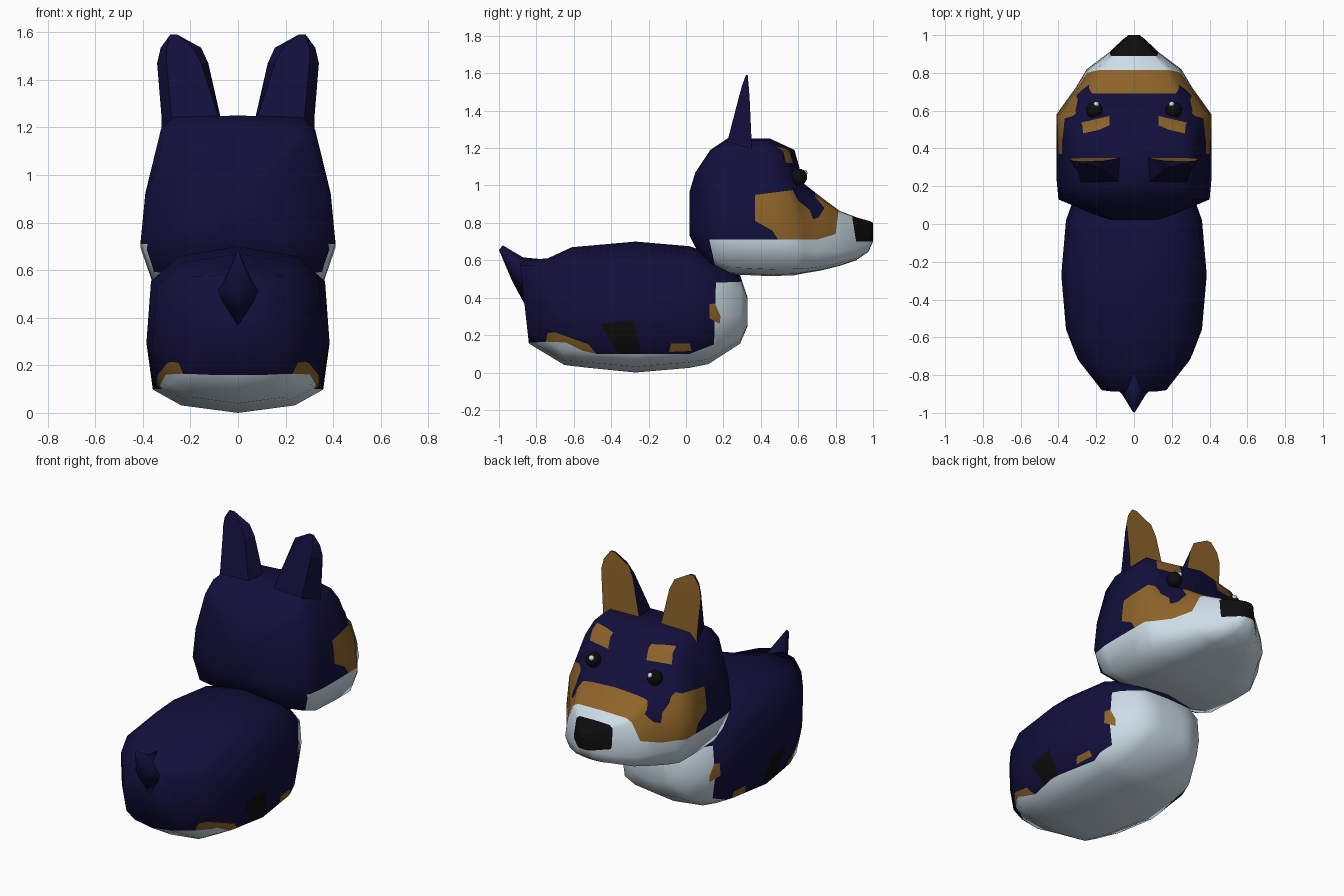
import bpy, bmesh
from mathutils import Vector
from mathutils.bvhtree import BVHTree
from mathutils.geometry import barycentric_transform

if "Cube" in bpy.data.objects:
    bpy.data.objects.remove(bpy.data.objects["Cube"])

COLOURS = {
    "navy_fur": (0.006, 0.005, 0.045),
    "tan_fur": (0.27, 0.125, 0.022),
    "white_fur": (0.60, 0.72, 0.80),
    "black": (0.004, 0.004, 0.004),
}
NAVY, TAN, WHITE, BLACK = range(4)
MATS = []
for key, rgb in COLOURS.items():
    m = bpy.data.materials.new(key)
    m.diffuse_color = (*rgb, 1)
    m.use_nodes = True
    m.node_tree.nodes["Principled BSDF"].inputs["Base Color"].default_value = m.diffuse_color
    MATS.append(m)


def section(ring, shape):
    """Symmetric cross-section: (y bottom, y top, half width, z bottom, z top, shoulder sweep)."""
    yb, yt, w, zb, zt, sweep = ring
    full = shape + [(-x, z) for x, z in reversed(shape[1:-1])]
    return [Vector((fx * w, yb + (yt - yb) * fz - (sweep if fx and fz > 0.9 else 0),
                    zb + (zt - zb) * fz)) for fx, fz in full]


def loft(rings):
    bm = bmesh.new()
    loops = [[bm.verts.new(p) for p in r] for r in rings]
    n = len(loops[0])
    for a, b in zip(loops, loops[1:]):
        for i in range(n):
            j = (i + 1) % n
            bm.faces.new((a[i], a[j], b[j], b[i]))
    bm.faces.new(loops[0])
    bm.faces.new(loops[-1])
    bmesh.ops.recalc_face_normals(bm, faces=bm.faces)
    return bm


def finish(name, bm):
    me = bpy.data.meshes.new(name)
    bm.to_mesh(me)
    for m in MATS:
        me.materials.append(m)
    ob = bpy.data.objects.new(name, me)
    bpy.context.collection.objects.link(ob)
    return ob


def inside(u, v, outline):
    hit = False
    for (a, b), (c, d) in zip(outline, outline[1:] + outline[:1]):
        if (b > v) != (d > v) and u < a + (v - b) * (c - a) / (d - b):
            hit = not hit
    return hit


def painted(name, rings, patches=()):
    """Loft, cut every patch outline into the surface, colour it, keep smooth shading."""
    bm = loft(rings)
    bmesh.ops.triangulate(bm, faces=bm.faces)
    bm.normal_update()
    base = bm.copy()
    base.faces.ensure_lookup_table()
    tree = BVHTree.FromBMesh(base)
    for _, ax, outline in patches:
        lo = [min(p[k] for p in outline) for k in (0, 1)]
        hi = [max(p[k] for p in outline) for k in (0, 1)]
        for p, q in zip(outline, outline[1:] + outline[:1]):
            faces = [f for f in bm.faces if all(
                max(v.co[c] for v in f.verts) > lo[k] and min(v.co[c] for v in f.verts) < hi[k]
                for k, c in enumerate((ax, 2)))]
            geom = set(faces)
            for f in faces:
                geom.update(f.verts)
                geom.update(f.edges)
            co, no = Vector(), Vector()
            co[ax], co[2] = p
            no[ax], no[2] = q[1] - p[1], p[0] - q[0]
            bmesh.ops.bisect_plane(bm, geom=list(geom), dist=1e-5, plane_co=co, plane_no=no)
    for f in bm.faces:
        f.smooth = True
        c = f.calc_center_median()
        for mat, ax, outline in patches:
            if (ax == 1 or c.y > 0.3) and inside(c[ax], c.z, outline):
                f.material_index = mat
    bm.normal_update()
    normals = []
    for v in bm.verts:
        loc, _, idx, _ = tree.find_nearest(v.co)
        tri = base.faces[idx].verts
        n = barycentric_transform(loc, *[t.co for t in tri], *[t.normal for t in tri])
        normals.append(n.normalized() if 0.1 < n.length < 2 else v.normal.copy())
    ob = finish(name, bm)
    ob.data.normals_split_custom_set_from_vertices(normals)
    return ob


# Body with white belly and chest, tan edges and a black side patch
BODY = [(0, 1), (0.65, 0.94), (0.95, 0.79), (1, 0.42), (0.93, 0.14), (0.62, 0.045), (0, 0)]
body_rings = [
    (-0.84, -0.89, 0.18, 0.155, 0.60, 0), (-0.65, -0.74, 0.31, 0.04, 0.61, 0),
    (-0.52, -0.61, 0.36, 0.025, 0.67, 0), (-0.27, -0.27, 0.385, 0.0, 0.70, 0),
    (0.02, 0.02, 0.36, 0.025, 0.675, 0), (0.12, 0.15, 0.32, 0.045, 0.63, 0),
    (0.29, 0.29, 0.23, 0.155, 0.52, 0), (0.33, 0.33, 0.12, 0.25, 0.40, 0)]
body_patches = [
    (WHITE, 1, [(-0.9, 0.155), (-0.74, 0.165), (-0.64, 0.16), (-0.48, 0.1), (0.02, 0.1),
                (0.15, 0.15), (0.16, 0.48), (0.4, 0.49), (0.4, -0.1), (-0.9, -0.1)]),
    (TAN, 1, [(-0.75, 0.165), (-0.74, 0.21), (-0.70, 0.215), (-0.52, 0.15), (-0.48, 0.1),
              (-0.55, 0.115), (-0.64, 0.16)]),
    (TAN, 1, [(-0.09, 0.11), (-0.08, 0.155), (0.02, 0.155), (0.03, 0.115)]),
    (TAN, 1, [(0.125, 0.365), (0.155, 0.37), (0.185, 0.3), (0.18, 0.26), (0.125, 0.29)]),
    (BLACK, 1, [(-0.46, 0.26), (-0.28, 0.28), (-0.24, 0.1), (-0.36, 0.1)]),
]
painted("body", [section(r, BODY) for r in body_rings], body_patches)

# Tail
TAIL = [(0, 1), (0.7, 0.8), (1, 0.4), (0, 0)]
painted("tail", [section(r, TAIL) for r in [
    (-0.86, -0.76, 0.14, 0.36, 0.605, 0), (-0.93, -0.87, 0.06, 0.49, 0.615, 0),
    (-1.0, -0.98, 0.008, 0.655, 0.68, 0)]])

# Head with muzzle, tan cheeks and brows, white jaw and black nose
HEAD = [(0, 1), (0.66, 0.99), (0.79, 0.92), (0.95, 0.55), (1, 0.26), (0.88, 0.05), (0.45, 0.01), (0, 0)]
head_rings = [
    (0.02, 0.02, 0.12, 0.73, 0.97, 0), (0.05, 0.05, 0.21, 0.67, 1.07, 0),
    (0.13, 0.13, 0.40, 0.57, 1.19, 0), (0.24, 0.22, 0.41, 0.525, 1.25, 0),
    (0.45, 0.45, 0.41, 0.515, 1.25, 0.02), (0.58, 0.58, 0.41, 0.52, 1.19, 0.06),
    (0.63, 0.63, 0.375, 0.53, 1.01, 0.05), (0.72, 0.72, 0.31, 0.545, 0.94, 0.01),
    (0.82, 0.82, 0.25, 0.57, 0.865, 0), (0.91, 0.91, 0.13, 0.60, 0.83, 0),
    (0.975, 0.98, 0.06, 0.645, 0.81, 0), (1.0, 1.0, 0.03, 0.70, 0.80, 0)]
brow = [(0.13, 1.12), (0.13, 1.20), (0.27, 1.21), (0.28, 1.12)]
head_patches = [
    (TAN, 1, [(0.37, 0.95), (0.57, 0.975), (0.6, 0.92), (0.66, 0.87), (0.68, 0.82), (0.71, 0.83),
              (0.74, 0.88), (0.69, 0.94), (0.69, 1.0), (0.82, 0.9), (0.82, 0.7), (0.5, 0.7),
              (0.46, 0.76), (0.37, 0.81)]),
    (WHITE, 1, [(0.125, 0.71), (0.7, 0.71), (0.8, 0.74), (0.82, 0.9), (1.1, 0.9), (1.1, 0.4),
                (0.17, 0.4), (0.16, 0.55)]),
    (BLACK, 1, [(0.89, 0.9), (1.1, 0.9), (1.1, 0.7), (0.91, 0.7), (0.89, 0.82)]),
    (TAN, 0, brow),
    (TAN, 0, [(-x, z) for x, z in brow]),
]
painted("head", [section(r, HEAD) for r in head_rings], head_patches)


def ball(name, centre, radius, mat):
    bm = bmesh.new()
    bmesh.ops.create_uvsphere(bm, u_segments=12, v_segments=8, radius=radius)
    bmesh.ops.translate(bm, verts=bm.verts, vec=centre)
    for f in bm.faces:
        f.smooth, f.material_index = True, mat
    finish(name, bm)


# Ear levels: z, front (inner x, outer x, y), back (inner x, outer x, y)
EAR = [(1.17, (0.07, 0.32, 0.35), (0.075, 0.28, 0.20)),
       (1.25, (0.075, 0.322, 0.35), (0.085, 0.28, 0.225)),
       (1.47, (0.125, 0.34, 0.34), (0.155, 0.30, 0.282)),
       (1.535, (0.155, 0.325, 0.335), (0.19, 0.30, 0.30)),
       (1.59, (0.255, 0.285, 0.33), (0.255, 0.285, 0.32))]
for side, s in (("right", 1), ("left", -1)):
    bm = loft([[(s * f[0], f[2], z), (s * f[1], f[2], z), (s * b[1], b[2], z), (s * b[0], b[2], z)]
               for z, f, b in EAR])
    bm.normal_update()
    for f in bm.faces:
        f.material_index = TAN if f.normal.y > 0.8 else NAVY
    finish("ear_" + side, bm)
    # Eye and its glint
    ball("eye_" + side, (s * 0.21, 0.603, 1.045), 0.045, BLACK)
    ball("eye_glint_" + side, (s * 0.2, 0.633, 1.068), 0.016, WHITE)
